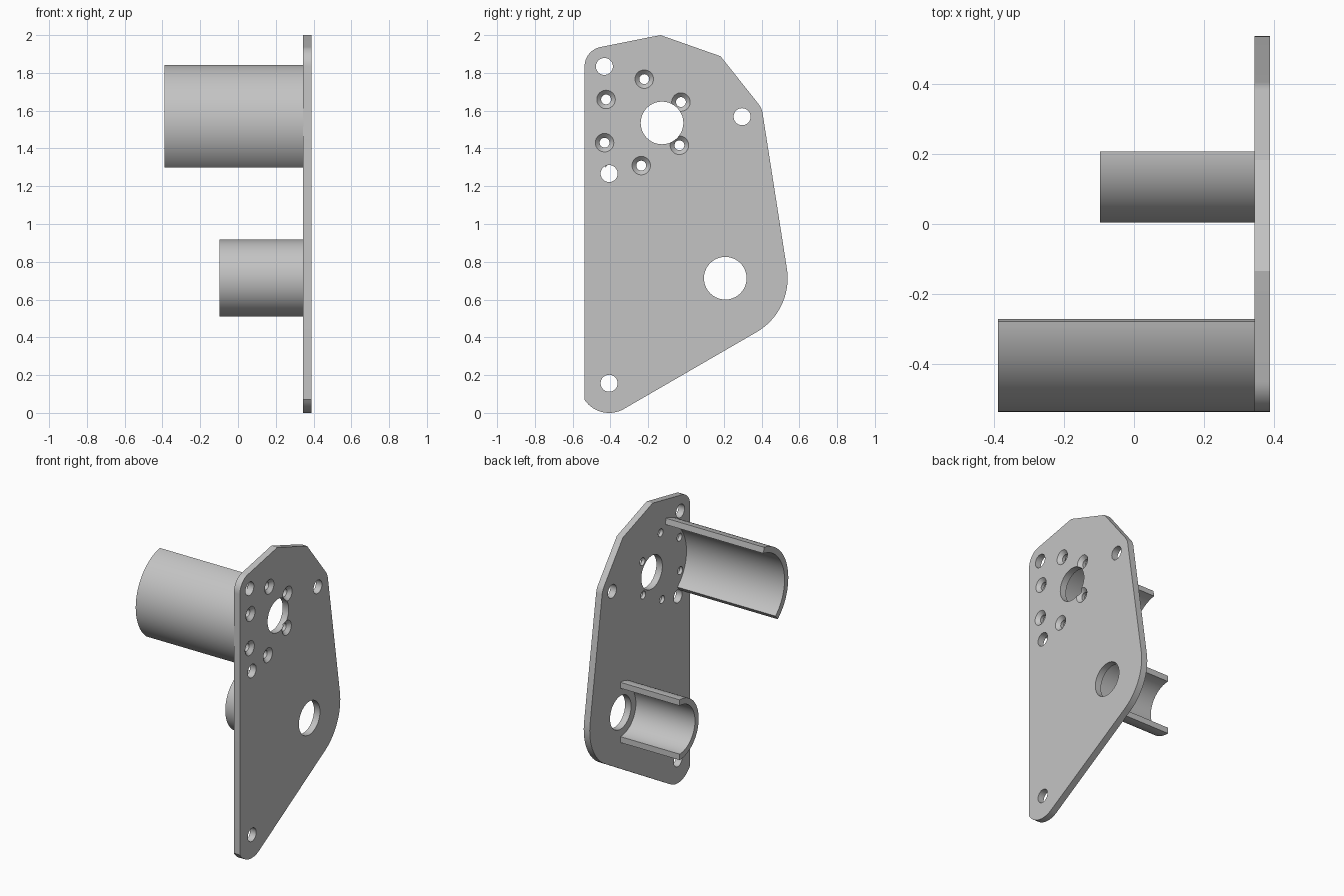
import bpy, bmesh
from math import cos, sin, radians
from mathutils import Matrix

if "Cube" in bpy.data.objects:
    bpy.data.objects.remove(bpy.data.objects["Cube"], do_unlink=True)

grey = bpy.data.materials.new("plain grey")
grey.use_nodes = True
colour = (0.55, 0.55, 0.55, 1)
grey.diffuse_color = colour
grey.node_tree.nodes["Principled BSDF"].inputs["Base Color"].default_value = colour

X_IN, X_OUT = 0.345, 0.39      # inner and outer faces of the plate


def arc(centre, r, start, end, steps):
    """Points (y, z) on an arc, angles in degrees from +y."""
    angles = [radians(start + (end - start) * i / steps) for i in range(steps + 1)]
    return [(centre[0] + r * cos(a), centre[1] + r * sin(a)) for a in angles]


def new_object(name, bm):
    bmesh.ops.recalc_face_normals(bm, faces=bm.faces)
    mesh = bpy.data.meshes.new(name)
    bm.to_mesh(mesh)
    bm.free()
    mesh.materials.append(grey)
    ob = bpy.data.objects.new(name, mesh)
    bpy.context.collection.objects.link(ob)
    return ob


def prism(name, outline, x0, x1):
    """Extrude a (y, z) outline along x."""
    bm = bmesh.new()
    face = bm.faces.new([bm.verts.new((x0, y, z)) for y, z in outline])
    result = bmesh.ops.extrude_face_region(bm, geom=[face])
    top = [v for v in result["geom"] if isinstance(v, bmesh.types.BMVert)]
    bmesh.ops.translate(bm, verts=top, vec=(x1 - x0, 0, 0))
    return new_object(name, bm)


def smooth(ob):
    bpy.ops.object.select_all(action="DESELECT")
    ob.select_set(True)
    bpy.context.view_layer.objects.active = ob
    bpy.ops.object.shade_smooth_by_angle(angle=radians(25))


def cut(ob, centre, r0, r1, x0, x1):
    """Cut a round or tapered hole along x."""
    bm = bmesh.new()
    place = Matrix.Translation(((x0 + x1) / 2, *centre)) @ Matrix.Rotation(radians(90), 4, "Y")
    bmesh.ops.create_cone(bm, cap_ends=True, segments=40, radius1=r0, radius2=r1,
                          depth=x1 - x0, matrix=place)
    cutter = new_object("hole_cutter", bm)
    cutter.hide_render = True
    mod = ob.modifiers.new("hole", "BOOLEAN")
    mod.operation, mod.solver, mod.object = "DIFFERENCE", "EXACT", cutter
    bpy.context.view_layer.objects.active = ob
    bpy.ops.object.modifier_apply(modifier=mod.name)
    bpy.data.objects.remove(cutter, do_unlink=True)


# Positions of the shafts and mounting holes
motor_axis, motor_shaft = (-0.229, 1.538), (-0.127, 1.535)
wheel_axis = (0.208, 0.713)
top_hole, side_hole = (-0.432, 1.834), (0.297, 1.568)
middle_hole, foot_hole = (-0.407, 1.267), (-0.407, 0.157)

# Side plate, rounded around its mounting holes
outline = (arc(foot_hole, 0.157, -146.5, -60, 14)
           + arc(wheel_axis, 0.33, -60, 8, 18)
           + arc(side_hole, 0.11, 8, 40, 6)
           + [(0.183, 1.888), (-0.135, 2.0)]
           + arc(top_hole, 0.105, 100, 180, 12))
plate = prism("side_plate", outline, X_IN, X_OUT)

# Shaft and mounting holes
for centre in (motor_shaft, wheel_axis):
    cut(plate, centre, 0.113, 0.113, X_IN - 0.1, X_OUT + 0.1)
for centre in (top_hole, side_hole, middle_hole, foot_hole):
    cut(plate, centre, 0.045, 0.045, X_IN - 0.1, X_OUT + 0.1)

# Ring of countersunk screw holes
for centre in arc(motor_axis, 0.229, 28, 328, 5):
    cut(plate, centre, 0.026, 0.026, X_IN - 0.1, X_OUT + 0.1)
    cut(plate, centre, 0.026, 0.05, X_OUT - 0.023, X_OUT + 0.001)
smooth(plate)


def sleeve(name, axis, r, wall, start, end, x0):
    """Part of a tube standing out from the plate."""
    ring = arc(axis, r, start, end, 48) + arc(axis, r - wall, end, start, 48)
    smooth(prism(name, ring, x0, X_IN + 0.001))


# Open cradles behind the plate
sleeve("motor_cradle", motor_axis, 0.309, 0.04, 99.3, 230.5, -0.39)
sleeve("wheel_cradle", wheel_axis, 0.204, 0.04, 90, 270, -0.098)
